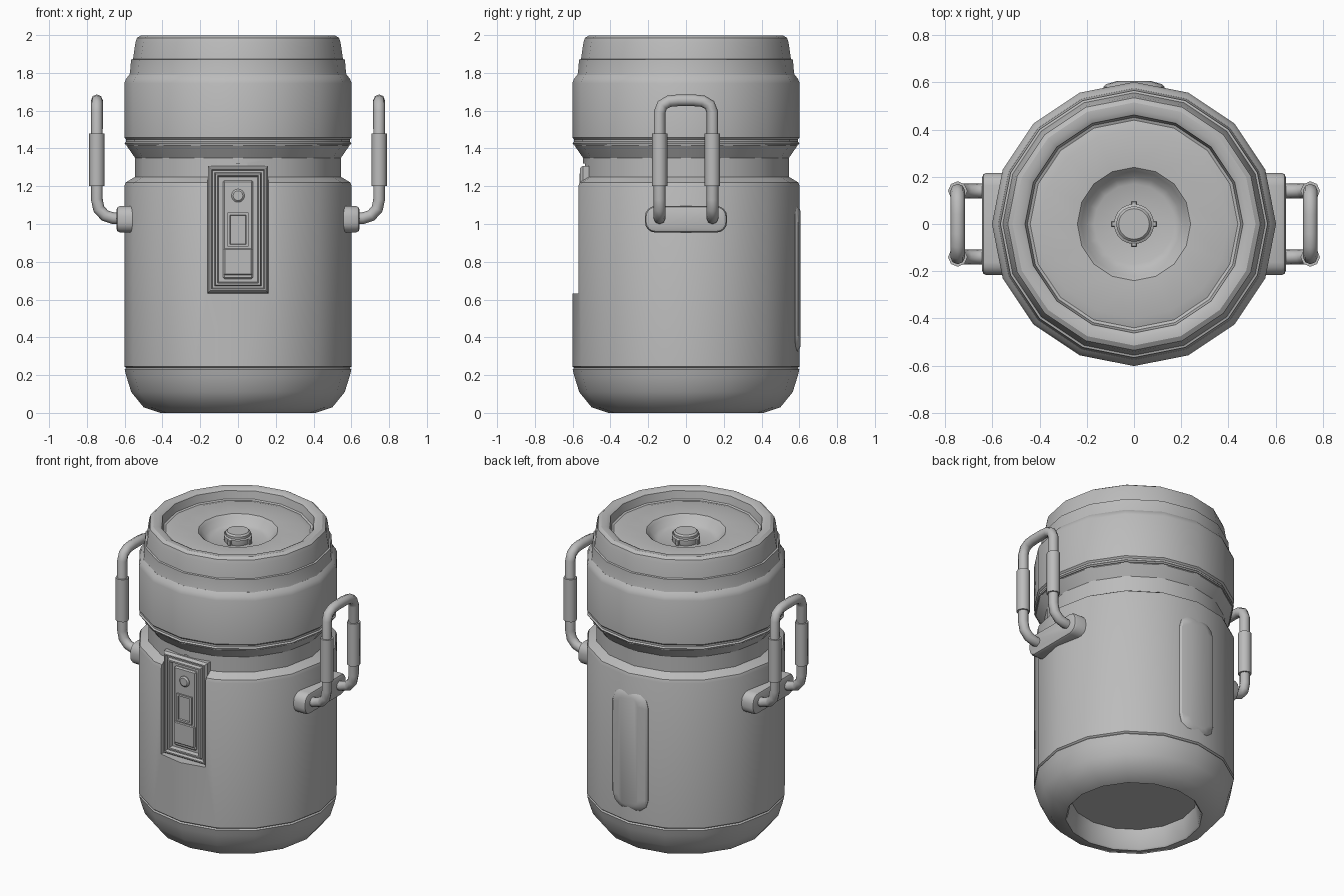
import bpy, bmesh, math
from mathutils import Vector

old = bpy.data.objects.get("Cube")
if old:
    bpy.data.objects.remove(old)

grey = bpy.data.materials.new("plain grey")
grey.use_nodes = True
GREY = (0.5, 0.5, 0.5, 1)
grey.diffuse_color = GREY
grey.node_tree.nodes["Principled BSDF"].inputs["Base Color"].default_value = GREY


def smooth(ob, angle=32):
    bpy.ops.object.select_all(action="DESELECT")
    ob.select_set(True)
    bpy.context.view_layer.objects.active = ob
    bpy.ops.object.shade_smooth_by_angle(angle=math.radians(angle))


def finish(name, bm, angle=32):
    bmesh.ops.remove_doubles(bm, verts=bm.verts, dist=1e-5)
    bmesh.ops.recalc_face_normals(bm, faces=bm.faces)
    mesh = bpy.data.meshes.new(name)
    bm.to_mesh(mesh)
    bm.free()
    ob = bpy.data.objects.new(name, mesh)
    bpy.context.collection.objects.link(ob)
    mesh.materials.append(grey)
    smooth(ob, angle)
    return ob


def loft(name, rings, angle=32, caps=True):
    """Skin a list of equal-length closed rings of points."""
    bm = bmesh.new()
    loops = [[bm.verts.new(p) for p in ring] for ring in rings]
    n = len(loops[0])
    for a, b in zip(loops, loops[1:]):
        for i in range(n):
            j = (i + 1) % n
            bm.faces.new((a[i], a[j], b[j], b[i]))
    if caps:
        bm.faces.new(loops[0][::-1])
        bm.faces.new(loops[-1])
    return finish(name, bm, angle)


def turned(name, profile, sides=16, angle=32):
    """Revolve (radius, height) points round the z axis."""
    steps = [math.tau * i / sides for i in range(sides)]
    return loft(name, [[(r * math.cos(t), r * math.sin(t), z) for t in steps]
                       for r, z in profile], angle)


def rounded(hw, hh, r, seg=4):
    """Outline of a rectangle with rounded corners."""
    pts = []
    for k, (sx, sy) in enumerate(((1, 1), (-1, 1), (-1, -1), (1, -1))):
        for i in range(seg + 1):
            t = math.pi / 2 * (k + i / seg)
            pts.append((sx * (hw - r) + r * math.cos(t), sy * (hh - r) + r * math.sin(t)))
    return pts


def box(name, lo, hi, bevel=0.0):
    bm = bmesh.new()
    bmesh.ops.create_cube(bm, size=1)
    for v in bm.verts:
        v.co = Vector([lo[i] + (v.co[i] + 0.5) * (hi[i] - lo[i]) for i in range(3)])
    if bevel:
        bmesh.ops.bevel(bm, geom=bm.edges[:], offset=bevel, segments=1, affect="EDGES")
    return finish(name, bm)


# Main shells
turned("base_cup", [(0.38, 0.13), (0.4, 0.01), (0.41, 0), (0.5, 0.03), (0.565, 0.11),
                    (0.59, 0.19), (0.6, 0.23), (0.592, 0.238), (0.5, 0.238)], angle=40)
body = turned("body", [(0.5, 0.236), (0.59, 0.236), (0.602, 0.246), (0.602, 1.2), (0.595, 1.22),
                       (0.545, 1.25), (0.545, 1.35), (0.59, 1.415), (0.59, 1.44), (0.4, 1.44)])
turned("collar", [(0.5, 1.42), (0.596, 1.42), (0.6, 1.428), (0.592, 1.436), (0.592, 1.448),
                  (0.602, 1.458), (0.602, 1.745), (0.592, 1.77), (0.575, 1.79), (0.5, 1.79)])
turned("lid", [(0.4, 1.78), (0.576, 1.785), (0.572, 1.8), (0.566, 1.87), (0.556, 1.873),
               (0.543, 1.96), (0.535, 1.985), (0.515, 1.998), (0.485, 1.998), (0.462, 1.985),
               (0.452, 1.935), (0.44, 1.93), (0.4, 1.942), (0.24, 1.935), (0.225, 1.92),
               (0.2, 1.885), (0.17, 1.872), (0.05, 1.87)])

# Valve knob in the lid
turned("knob", [(0.08, 1.86), (0.085, 1.885), (0.085, 1.905), (0.075, 1.91), (0.075, 1.925),
                (0.065, 1.935), (0.04, 1.935)], sides=20)
for i in range(4):
    t = math.pi / 2 * i
    x, y = 0.085 * math.cos(t), 0.085 * math.sin(t)
    box("knob_lug", (x - 0.012, y - 0.012, 1.87), (x + 0.012, y + 0.012, 1.905), 0.003)

# Pocket cut in the body for the front panel
cutter = box("panel_pocket", (-0.162, -0.8, 0.632), (0.162, -0.535, 1.32))
cut = body.modifiers.new("pocket", "BOOLEAN")
cut.object = cutter
cut.solver = "EXACT"
bpy.context.view_layer.objects.active = body
bpy.ops.object.modifier_apply(modifier="pocket")
bpy.data.objects.remove(cutter)
smooth(body)


def panel_ring(inset, y, top=1.308, bottom=0.635, half=0.16):
    w, lo, hi = half - inset, bottom + inset, top - inset
    return [(-w, y, lo), (w, y, lo), (w, y, hi), (-w, y, hi)]


# Stepped panel frame and its fittings
loft("panel_frame", [panel_ring(i, y) for i, y in (
    (0, -0.45), (0, -0.545), (0.012, -0.562), (0.02, -0.562), (0.026, -0.545), (0.036, -0.545),
    (0.042, -0.565), (0.052, -0.565), (0.058, -0.54), (0.066, -0.54))])
box("latch_plate", (-0.08, -0.555, 0.71), (0.08, -0.5, 1.23), 0.008)
loft("latch_window", [panel_ring(i, y, 1.06, 0.88, 0.055) for i, y in (
    (0, -0.54), (0, -0.565), (0.012, -0.565), (0.016, -0.548))])
box("latch_tab", (-0.075, -0.562, 0.73), (0.075, -0.54, 0.87), 0.005)
button = [[(r * math.cos(math.tau * i / 16), y, 1.15 + r * math.sin(math.tau * i / 16))
           for i in range(16)] for r, y in ((0.035, -0.54), (0.035, -0.56), (0.026, -0.568))]
loft("button", button)

# Faceted oval plate on the back
loft("back_plate", [[(x, y, 0.71 + z) for x, z in rounded(w, h, r, 3)] for w, h, r, y in (
    (0.13, 0.4, 0.1, 0.5), (0.13, 0.4, 0.1, 0.58), (0.12, 0.39, 0.09, 0.592), (0.07, 0.36, 0.05, 0.606))])


def tube(name, points, radius):
    cu = bpy.data.curves.new(name, "CURVE")
    cu.dimensions = "3D"
    cu.bevel_depth = radius
    cu.bevel_resolution = 2
    cu.use_fill_caps = True
    sp = cu.splines.new("POLY")
    sp.points.add(len(points) - 1)
    for p, co in zip(sp.points, points):
        p.co = (*co, 1)
    ob = bpy.data.objects.new(name, cu)
    bpy.context.collection.objects.link(ob)
    cu.materials.append(grey)
    bpy.ops.object.select_all(action="DESELECT")
    ob.select_set(True)
    bpy.context.view_layer.objects.active = ob
    bpy.ops.object.convert(target="MESH")
    smooth(bpy.context.object, 50)


# Carrying handles: pad, bent bar and two grips on each side
for side, s in (("left", 1), ("right", -1)):
    loft(side + "_handle_pad", [[(s * x, y, 1.025 + z) for y, z in rounded(0.217 - i, 0.07 - i, 0.055 - i)]
                                for x, i in ((0.5, 0), (0.625, 0), (0.638, 0.006), (0.643, 0.018))])
    half = [(0.6, 0.14, 1.03), (0.66, 0.14, 1.03), (0.705, 0.14, 1.045), (0.737, 0.14, 1.08),
            (0.747, 0.14, 1.13), (0.747, 0.14, 1.59), (0.747, 0.125, 1.63), (0.747, 0.09, 1.65),
            (0.747, 0.04, 1.655)]
    path = half + [(x, -y, z) for x, y, z in reversed(half)]
    tube(side + "_handle_bar", [(s * x, y, z) for x, y, z in path], 0.031)
    for y in (-0.14, 0.14):
        tube(side + "_handle_grip", [(s * 0.747, y, 1.2), (s * 0.747, y, 1.48)], 0.041)
